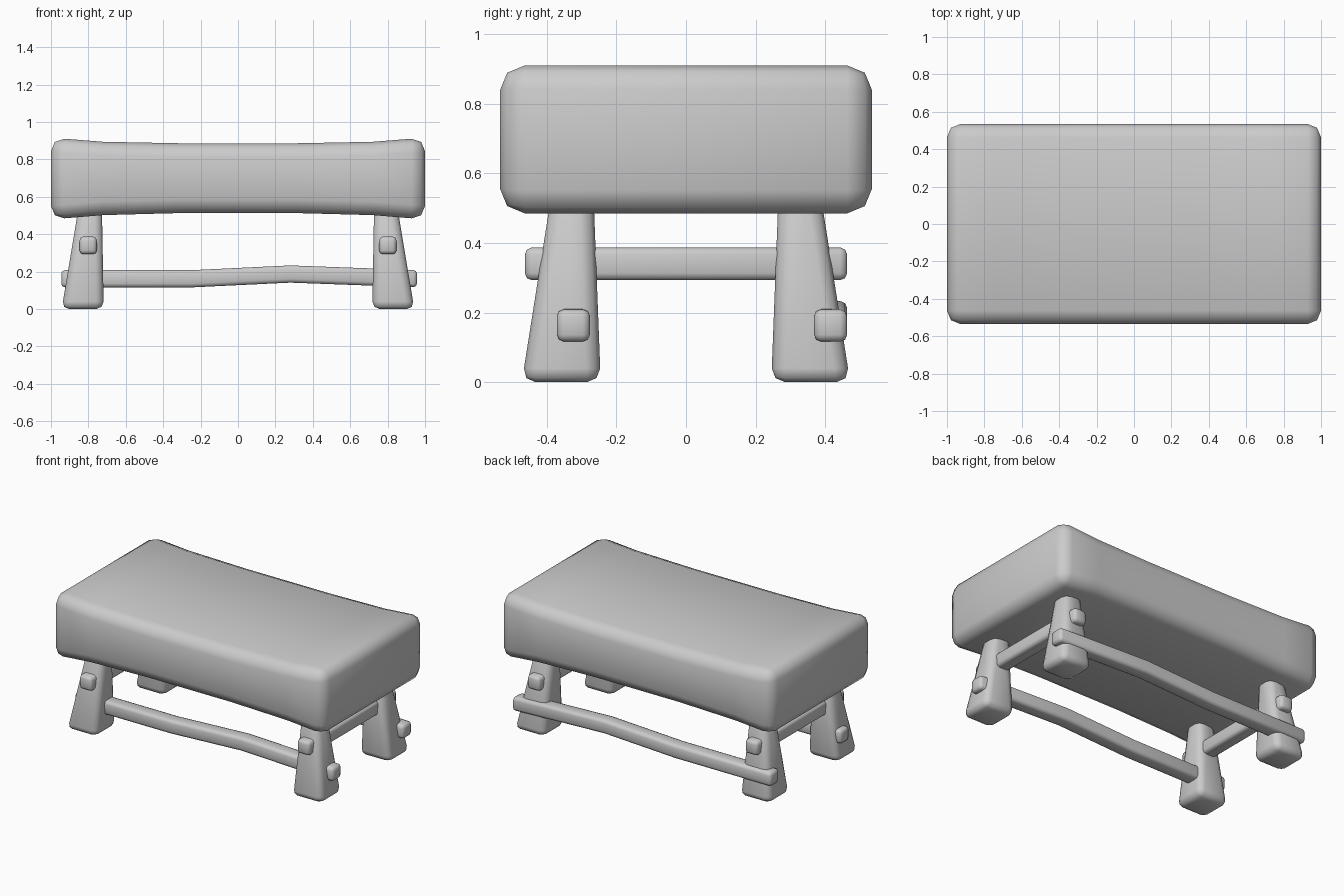
import bpy, bmesh, math

if "Cube" in bpy.data.objects:
    bpy.data.objects.remove(bpy.data.objects["Cube"])


def loft(name, sections, bevel):
    """Skin four-cornered sections, cap the ends, round the sharp edges."""
    bm = bmesh.new()
    rings = [[bm.verts.new(p) for p in s] for s in sections]
    for a, b in zip(rings, rings[1:]):
        for i in range(4):
            j = (i + 1) % 4
            bm.faces.new((a[i], a[j], b[j], b[i]))
    bm.faces.new(rings[0])
    bm.faces.new(rings[-1])
    bmesh.ops.recalc_face_normals(bm, faces=bm.faces[:])
    sharp = [e for e in bm.edges if e.calc_face_angle() > math.radians(40)]
    bmesh.ops.bevel(bm, geom=sharp, offset=bevel, offset_type='OFFSET',
                    segments=2, profile=0.5, affect='EDGES', clamp_overlap=True)
    bmesh.ops.recalc_face_normals(bm, faces=bm.faces[:])
    mesh = bpy.data.meshes.new(name)
    bm.to_mesh(mesh)
    bm.free()
    ob = bpy.data.objects.new(name, mesh)
    bpy.context.collection.objects.link(ob)
    bpy.ops.object.select_all(action='DESELECT')
    ob.select_set(True)
    bpy.context.view_layer.objects.active = ob
    bpy.ops.object.shade_smooth_by_angle(angle=math.radians(60))
    return ob


def x_section(x, y0, y1, z0, z1):
    return [(x, y0, z0), (x, y1, z0), (x, y1, z1), (x, y0, z1)]


def y_section(y, x0, x1, z0, z1):
    return [(x0, y, z0), (x1, y, z0), (x1, y, z1), (x0, y, z1)]


def z_section(z, x0, x1, y0, y1):
    return [(x0, y0, z), (x1, y0, z), (x1, y1, z), (x0, y1, z)]


# Thick seat slab, dished along its length
half = [(0.31, 0.513, 0.886), (0.72, 0.502, 0.894), (1.0, 0.479, 0.916)]
profile = [(-x, b, t) for x, b, t in reversed(half)] + half
loft("seat", [x_section(x, -0.535, 0.535, b, t) for x, b, t in profile], 0.072)

# Four legs, straight inside and splayed outside
for sx, side in ((-1, "left"), (1, "right")):
    for sy, end in ((-1, "front"), (1, "back")):
        loft(f"{end}_{side}_leg", [
            z_section(0.0, sx * 0.718, sx * 0.943, sy * 0.245, sy * 0.472),
            z_section(0.57, sx * 0.728, sx * 0.848, sy * 0.267, sy * 0.382)], 0.04)

    # Short rail through each pair of legs
    x0, x1 = sorted((sx * 0.755, sx * 0.847))
    loft(f"{side}_cross_rail", [y_section(y, x0, x1, 0.293, 0.387)
                                for y in (-0.463, 0.463)], 0.02)

# Long rails with a slight kink
path = [(-0.945, 0.162), (-0.24, 0.162), (0.28, 0.187), (0.957, 0.162)]
for name, y0, y1 in (("front_long_rail", -0.371, -0.276),
                     ("back_long_rail", 0.368, 0.463)):
    loft(name, [x_section(x, y0, y1, z - 0.046, z + 0.046) for x, z in path], 0.02)
